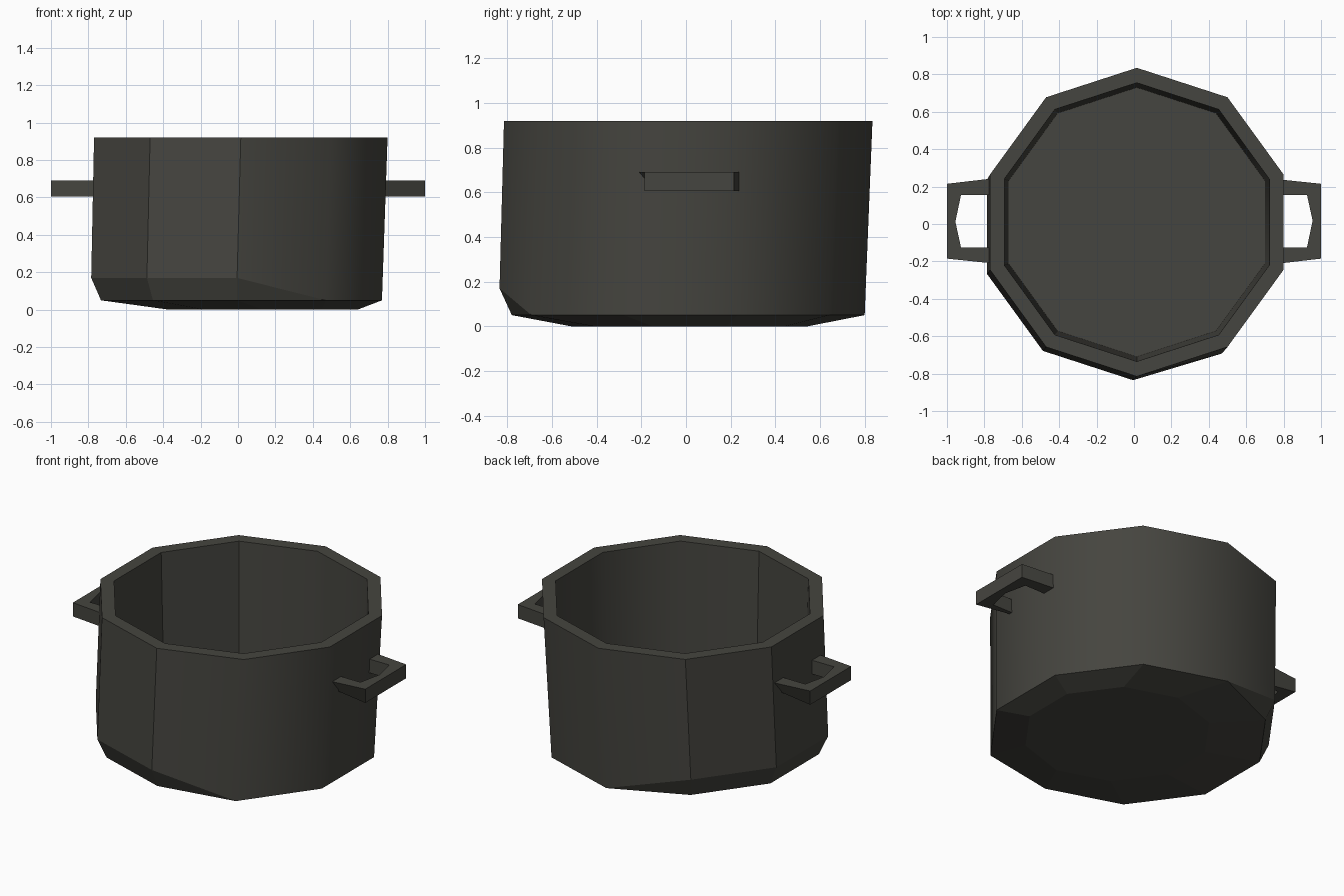
import bpy, bmesh, math

if "Cube" in bpy.data.objects:
    bpy.data.objects.remove(bpy.data.objects["Cube"])

mat = bpy.data.materials.new("dark_iron")
mat.diffuse_color = (0.06, 0.059, 0.05, 1)
mat.use_nodes = True
mat.node_tree.nodes["Principled BSDF"].inputs["Base Color"].default_value = mat.diffuse_color
N = 10


def finish(name, bm):
    bmesh.ops.recalc_face_normals(bm, faces=bm.faces)
    for e in bm.edges:
        e.smooth = e.is_manifold and e.calc_face_angle() < math.radians(40)
    me = bpy.data.meshes.new(name)
    bm.to_mesh(me)
    bm.free()
    me.materials.append(mat)
    ob = bpy.data.objects.new(name, me)
    bpy.context.collection.objects.link(ob)
    return ob


def ring_point(k, cx, cy, r, z):
    a = math.radians(90 + 36 * k)
    return (cx + r * math.cos(a), cy + r * math.sin(a), z)


# Pot body: leaning ten-sided shell, lower edge chamfered on the left half
bm = bmesh.new()


def ring(cx, cy, r, z):
    return [bm.verts.new(ring_point(k, cx, cy, r, z)) for k in range(N)]


chamfered = {1, 2, 3, 4, 5}
inner_floor = ring(0.015, 0.01, 0.72, 0.10)
inner_rim = ring(0.015, 0.01, 0.745, 0.92)
rim = ring(0.015, 0.01, 0.825, 0.92)
base = ring(0.135, 0.015, 0.53, 0.0)
low, mid = [], []
for k in range(N):
    if k in chamfered:
        mid.append(bm.verts.new(ring_point(k, -0.005, -0.015, 0.82, 0.17)))
        low.append(bm.verts.new(ring_point(k, -0.005, -0.015, 0.765, 0.05)))
    else:
        v = bm.verts.new(ring_point(k, -0.015, -0.025, 0.825, 0.05))
        mid.append(v)
        low.append(v)

for k in range(N):
    j = (k + 1) % N
    curved = not (k in chamfered and j in chamfered)   # left walls are faceted
    for a, b, wall in ((inner_floor, inner_rim, True), (inner_rim, rim, False),
                       (rim, mid, True), (mid, low, False), (low, base, False)):
        vs = list(dict.fromkeys((a[k], a[j], b[j], b[k])))
        if len(vs) > 2:
            f = bm.faces.new(vs)
            f.smooth = wall and curved
bm.faces.new(inner_floor)
bm.faces.new(base)
finish("pot_body", bm)


# Handles: square bar loop with one tapered arm; the left is the right turned round
def handle(name, turn):
    # outer x, outer y, inner x, inner y, lower outer y
    sections = [(0.76, -0.213, 0.76, -0.125, -0.14),
                (1.0, -0.185, 0.925, -0.125, -0.185),
                (1.0, 0.015, 0.955, 0.018, 0.015),
                (1.0, 0.215, 0.925, 0.155, 0.215),
                (0.76, 0.24, 0.76, 0.155, 0.24)]
    bm = bmesh.new()
    rings = []
    for ox, oy, ix, iy, ly in sections:
        pts = [(ox, oy, 0.69), (ix, iy, 0.69), (ix, iy, 0.605), (ox, ly, 0.605)]
        if turn:
            pts = [(-x, 0.03 - y, z) for x, y, z in pts]
        rings.append([bm.verts.new(p) for p in pts])
    for a, b in zip(rings, rings[1:]):
        for i in range(4):
            j = (i + 1) % 4
            bm.faces.new((a[i], a[j], b[j], b[i]))
    bm.faces.new(rings[0])
    bm.faces.new(rings[-1])
    finish(name, bm)


handle("right_handle", False)
handle("left_handle", True)
